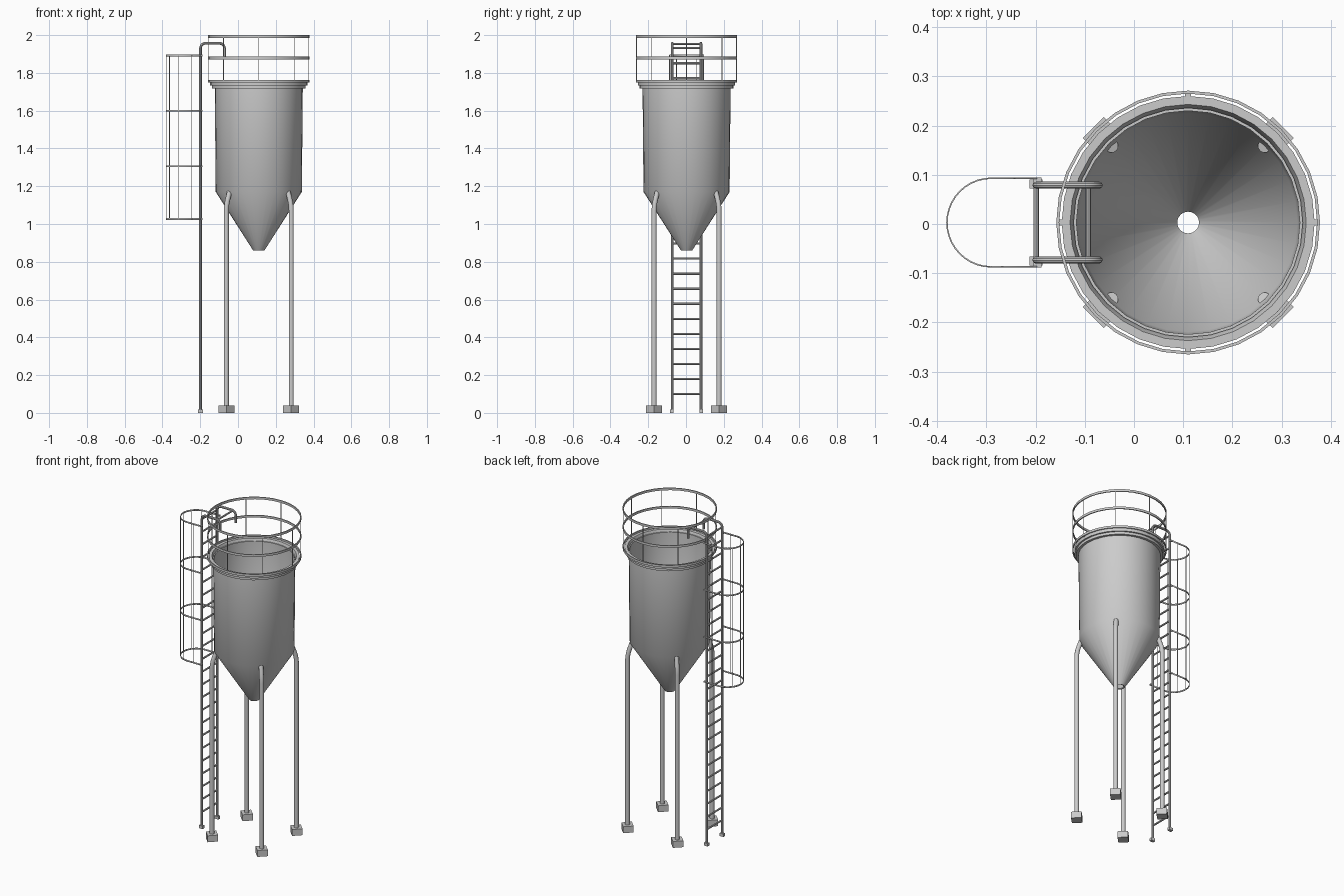
import bpy, bmesh
from math import sin, cos, pi, radians
from mathutils import Vector

if "Cube" in bpy.data.objects:
    bpy.data.objects.remove(bpy.data.objects["Cube"])

CX, CY = 0.11, 0.003   # tank axis


def finish(name, bm, smooth=True):
    bmesh.ops.recalc_face_normals(bm, faces=bm.faces)
    me = bpy.data.meshes.new(name)
    bm.to_mesh(me)
    bm.free()
    ob = bpy.data.objects.new(name, me)
    bpy.context.collection.objects.link(ob)
    if smooth:
        bpy.ops.object.select_all(action='DESELECT')
        ob.select_set(True)
        bpy.context.view_layer.objects.active = ob
        bpy.ops.object.shade_smooth_by_angle(angle=radians(35))
    return ob


def lathe(name, profile, n=32):
    """Revolve a closed (radius, z) profile around the tank axis."""
    bm = bmesh.new()
    rings = [[bm.verts.new((CX + r * cos(2 * pi * i / n), CY + r * sin(2 * pi * i / n), z))
              for i in range(n)] for r, z in profile]
    for a, b in zip(rings, rings[1:] + rings[:1]):
        for i in range(n):
            j = (i + 1) % n
            bm.faces.new((a[i], a[j], b[j], b[i]))
    return finish(name, bm)


def tube(name, paths, radius, sides=10):
    """Round capped tubes along planar point paths."""
    bm = bmesh.new()
    for path in paths:
        pts = [Vector(p) for p in path]
        d0 = (pts[1] - pts[0]).normalized()
        ref = d0.orthogonal()
        rings = []
        for k, p in enumerate(pts):
            t = pts[min(k + 1, len(pts) - 1)] - pts[max(k - 1, 0)]
            t.normalize()
            q = d0.rotation_difference(t)
            ref = q @ ref
            d0 = t
            side = t.cross(ref).normalized()
            rings.append([bm.verts.new(p + radius * (cos(a) * ref.normalized() + sin(a) * side))
                          for a in (2 * pi * i / sides for i in range(sides))])
        for a, b in zip(rings, rings[1:]):
            for i in range(sides):
                j = (i + 1) % sides
                bm.faces.new((a[i], a[j], b[j], b[i]))
        bm.faces.new(rings[0])
        bm.faces.new(rings[-1])
    return finish(name, bm)


def box(name, center, size, angle=0):
    bpy.ops.mesh.primitive_cube_add(size=1, location=center, rotation=(0, 0, angle))
    ob = bpy.context.object
    ob.name = name
    ob.scale = size
    return ob


def ribbon(name, path, z, height, thick):
    """Flat upright strap along an open xy path."""
    bm = bmesh.new()
    lo = [bm.verts.new((x, y, z - height / 2)) for x, y in path]
    hi = [bm.verts.new((x, y, z + height / 2)) for x, y in path]
    for i in range(len(path) - 1):
        bm.faces.new((lo[i], lo[i + 1], hi[i + 1], hi[i]))
    ob = finish(name, bm)
    mod = ob.modifiers.new("thickness", 'SOLIDIFY')
    mod.thickness = thick
    mod.offset = 0


# Open hopper shell: cylinder and cone with a small outlet
lathe("hopper_shell", [(0.030, 0.86), (0.228, 1.17), (0.233, 1.72), (0.233, 1.74),
                       (0.227, 1.74), (0.222, 1.173), (0.022, 0.863)])
# Stepped rim flange
lathe("hopper_rim", [(0.231, 1.717), (0.248, 1.717), (0.248, 1.733), (0.257, 1.733),
                     (0.257, 1.755), (0.240, 1.755), (0.236, 1.745)])

# Guard rail bands and posts
for name, z0, z1 in (("guard_rail_bottom", 1.749, 1.763), ("guard_rail_middle", 1.872, 1.886),
                     ("guard_rail_top", 1.986, 2.0)):
    lathe(name, [(0.262, z0), (0.268, z0), (0.268, z1), (0.262, z1)])
posts = []
for k in range(8):
    x, y = CX + 0.265 * cos(k * pi / 4), CY + 0.265 * sin(k * pi / 4)
    posts.append([(x, y, 1.755), (x, y, 1.993)])
tube("guard_rail_posts", posts, 0.0022, 6)

# Short tabs tying the bottom rail to the rim
for k in range(4):
    a = k * pi / 2
    box(f"rail_bracket_{k + 1}", (CX + 0.259 * cos(a), CY + 0.259 * sin(a), 1.752),
        (0.01, 0.012, 0.006), a)

# Legs with bent tops, on block feet
for k in range(4):
    a = pi / 4 + k * pi / 2
    prof = [(0.243, 0.03), (0.243, 1.07), (0.242, 1.09), (0.238, 1.112),
            (0.231, 1.135), (0.224, 1.155), (0.219, 1.17)]
    tube(f"leg_{k + 1}", [[(CX + r * cos(a), CY + r * sin(a), z) for r, z in prof]], 0.0135, 12)
    box(f"foot_{k + 1}", (CX + 0.243 * cos(a), CY + 0.243 * sin(a), 0.02), (0.06, 0.06, 0.04), a)

# Ladder stiles hooking over the rim
LX, TOP, END, R = -0.199, 1.957, -0.071, 0.028
for s, label in ((1, "left"), (-1, "right")):
    y = CY + s * 0.076
    path = [(LX, y, 0.0)]
    path += [(LX + R - R * cos(t), y, TOP - R + R * sin(t)) for t in (pi / 2 * i / 5 for i in range(6))]
    path += [(END - R + R * sin(t), y, TOP - R + R * cos(t)) for t in (pi / 2 * i / 5 for i in range(6))]
    path += [(END, y, 1.885)]
    tube(f"ladder_stile_{label}", [path], 0.0072)
    box(f"ladder_foot_{label}", (LX, CY + s * 0.078, 0.009), (0.026, 0.018, 0.018))

# Rungs and the hook cross bar
rungs = [[(LX, CY - 0.076, z), (LX, CY + 0.076, z)] for z in (0.10 + 0.0796 * i for i in range(24))]
tube("ladder_rungs", rungs, 0.0055, 8)
tube("hook_cross_bar", [[(-0.093, CY - 0.076, 1.953), (-0.093, CY + 0.076, 1.953)]], 0.0055, 8)

# Safety cage: U-shaped straps and upright rods
CR, AX = 0.09, -0.29
arc = [(AX - CR * sin(t), CY + CR * cos(t)) for t in (pi * i / 20 for i in range(21))]
hoop = [(-0.197, CY + CR)] + arc + [(-0.197, CY - CR)]
for i, z in enumerate((1.026, 1.305, 1.599, 1.892)):
    ribbon(f"cage_hoop_{i + 1}", hoop, z, 0.009, 0.003)
    for s in (1, -1):
        box(f"cage_clip_{i + 1}_{'left' if s > 0 else 'right'}",
            (LX + 0.003, CY + s * 0.086, z), (0.016, 0.011, 0.009))
rods = [(AX - CR * cos(t), CY + CR * sin(t)) for t in (radians(36.5 * k) for k in range(-2, 3))]
rods += [(-0.245, CY + CR), (-0.245, CY - CR)]
tube("cage_rods", [[(x, y, 1.022), (x, y, 1.896)] for x, y in rods], 0.0018, 6)
